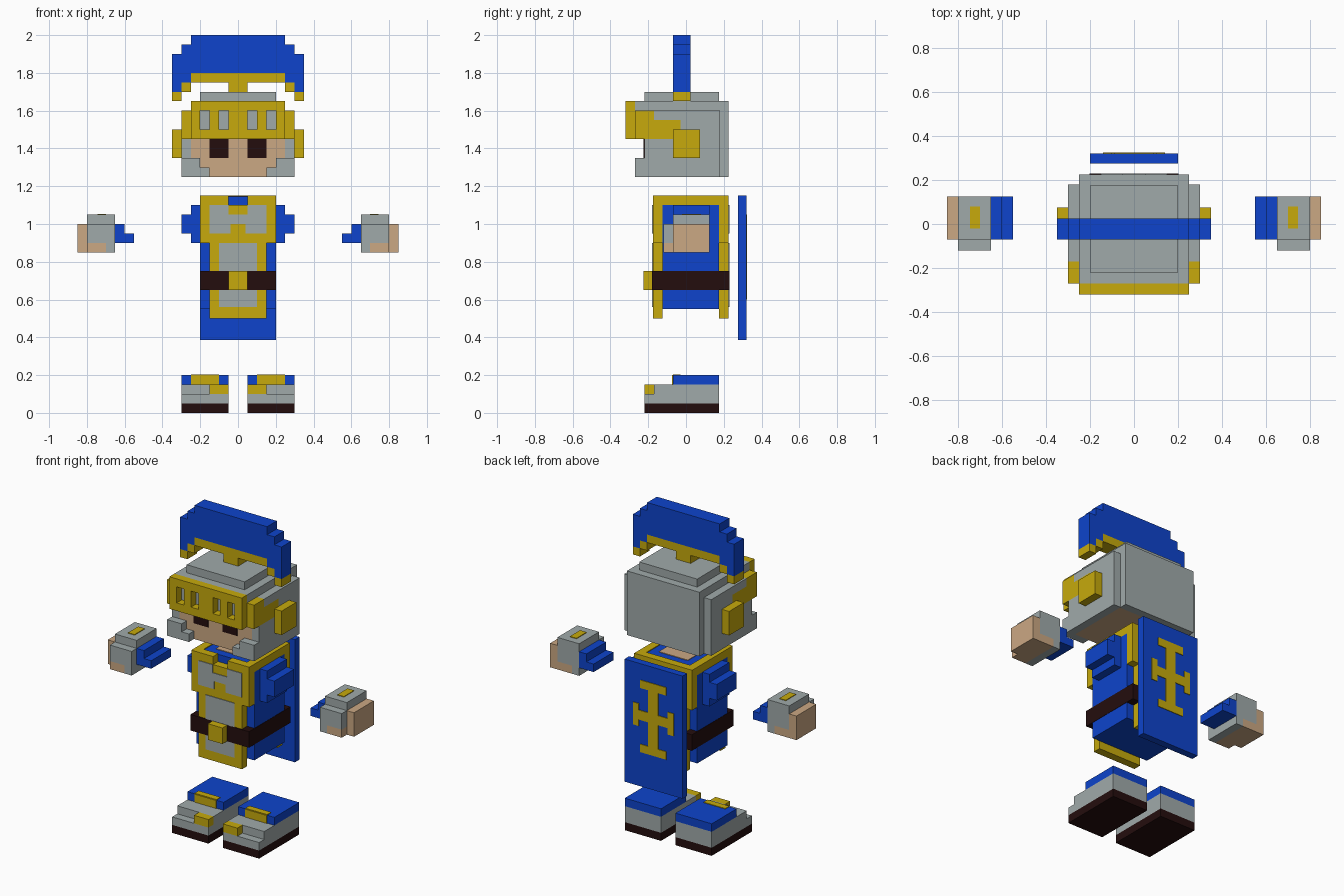
import bpy, bmesh
from mathutils import Vector


def srgb(r, g, b):
    lin = lambda c: c / 12.92 if c <= 0.04045 else ((c + 0.055) / 1.055) ** 2.4
    return (lin(r / 255), lin(g / 255), lin(b / 255), 1.0)


MATS = {}
for mat_name, rgb in {"blue": (14, 68, 204), "gold": (199, 170, 12), "steel": (160, 170, 170),
                      "skin": (203, 168, 131), "dark_brown": (36, 13, 13)}.items():
    MATS[mat_name] = bpy.data.materials.new(mat_name)
    MATS[mat_name].diffuse_color = srgb(*rgb)


def part(name, color, boxes, mirror=False):
    """One object made of boxes given as (x0, x1, y0, y1, z0, z1)."""
    boxes = list(boxes)
    if mirror:
        boxes += [(-b[1], -b[0]) + tuple(b[2:]) for b in boxes]
    bm = bmesh.new()
    for x0, x1, y0, y1, z0, z1 in boxes:
        vs = bmesh.ops.create_cube(bm, size=1)["verts"]
        bmesh.ops.scale(bm, vec=(x1 - x0, y1 - y0, z1 - z0), verts=vs)
        bmesh.ops.translate(bm, vec=Vector((x0 + x1, y0 + y1, z0 + z1)) / 2, verts=vs)
    me = bpy.data.meshes.new(name)
    bm.to_mesh(me)
    bm.free()
    me.materials.append(MATS[color])
    ob = bpy.data.objects.new(name, me)
    bpy.context.collection.objects.link(ob)
    return ob


T = 0.004  # thickness of painted plates

# Helmet crest
Y = (-0.07, 0.025)
part("crest", "blue", [(-0.25, 0.25, *Y, 1.8, 2.0)])
part("crest_ends", "blue", [(0.25, 0.3, *Y, 1.75, 1.95), (0.3, 0.35, *Y, 1.7, 1.9)], True)
part("crest_trim", "gold", [(-0.25, 0.25, *Y, 1.75, 1.8), (-0.05, 0.05, *Y, 1.7, 1.75)])
part("crest_trim_ends", "gold", [(0.25, 0.3, *Y, 1.7, 1.75), (0.3, 0.35, *Y, 1.65, 1.7)], True)

# Head and helmet
part("face", "skin", [(-0.25, 0.25, -0.22, 0.175, 1.25, 1.45)])
part("eyes", "dark_brown", [(0.05, 0.15, -0.22 - T, -0.22, 1.35, 1.45)], True)
part("helmet_shell", "steel", [
    (-0.25, 0.25, -0.27, 0.225, 1.45, 1.65),
    (-0.25, 0.25, 0.175, 0.225, 1.25, 1.45),
    (-0.2, 0.2, -0.22, 0.175, 1.65, 1.7)])
part("helmet_sides", "steel", [
    (0.25, 0.3, -0.22, -0.03, 1.25, 1.45),
    (0.25, 0.3, -0.17, -0.03, 1.55, 1.6),
    (0.25, 0.3, -0.03, 0.18, 1.25, 1.6)], True)
part("cheek_guards", "steel", [
    (0.2, 0.3, -0.27, -0.22, 1.25, 1.35),
    (0.15, 0.2, -0.27, -0.22, 1.25, 1.3)], True)
part("visor_sides", "gold", [
    (0.25, 0.3, -0.27, -0.17, 1.45, 1.6),
    (0.25, 0.3, -0.17, -0.03, 1.45, 1.55)], True)
V = (-0.32, -0.27)
part("visor", "gold", [(-0.25, 0.25, *V, 1.45, 1.5), (-0.25, 0.25, *V, 1.6, 1.65),
                       (-0.05, 0.05, *V, 1.5, 1.6)])
part("visor_bars", "gold", [(0.1, 0.15, *V, 1.5, 1.6), (0.2, 0.25, *V, 1.5, 1.6)], True)
part("ear_plates", "gold", [(0.3, 0.35, -0.07, 0.075, 1.35, 1.5)], True)

# Torso, collar and neck
part("torso", "blue", [(-0.2, 0.2, -0.125, 0.175, 0.55, 1.1),
                       (-0.15, 0.15, -0.125, 0.175, 1.1, 1.145)])
part("neck", "skin", [(-0.1, 0.1, -0.075, 0.125, 1.145, 1.145 + T)])
part("collar_rim", "gold", [
    (0.05, 0.2, -0.175, -0.125, 1.1, 1.15),
    (0.15, 0.2, -0.125, 0.175, 1.1, 1.15),
    (0.0, 0.2, 0.175, 0.225, 1.1, 1.15)], True)

# Tabard panels with steel inlays, front and back
for side, y0, y1, p0, p1 in (("front", -0.175, -0.125, -0.175 - T, -0.175),
                             ("back", 0.175, 0.225, 0.225, 0.225 + T)):
    part(side + "_tabard", "gold", [(-0.2, 0.2, y0, y1, 0.9, 1.1),
                                    (-0.15, 0.15, y0, y1, 0.5, 0.9)])
    part(side + "_chest_inlay", "steel", [
        (0.04, 0.15, p0, p1, 0.95, 1.0), (0.0, 0.15, p0, p1, 1.0, 1.05),
        (0.05, 0.15, p0, p1, 1.05, 1.1)], True)
    part(side + "_skirt_inlay", "steel", [(-0.1, 0.1, p0, p1, 0.56, 0.65),
                                          (-0.1, 0.1, p0, p1, 0.75, 0.9)])

# Belt and buckle
part("belt", "dark_brown", [(-0.202, 0.202, -0.18, 0.23, 0.65, 0.75)])
part("buckle", "gold", [(-0.05, 0.05, -0.225, -0.18, 0.65, 0.75)])

# Sleeves
part("sleeves", "blue", [(0.2, 0.25, -0.07, 0.125, 0.9, 1.1),
                         (0.25, 0.3, -0.07, 0.125, 0.95, 1.05)], True)

# Cape with a painted cross
part("cape", "blue", [(-0.2, 0.2, 0.275, 0.32, 0.385, 1.15)])
C = (0.32, 0.32 + T)
part("cape_cross", "gold", [
    (-0.035, 0.035, *C, 0.6, 1.05),
    (-0.09, 0.09, *C, 1.0, 1.05), (-0.09, 0.09, *C, 0.6, 0.65),
    (-0.14, 0.14, *C, 0.8, 0.86),
    (-0.14, -0.1, *C, 0.76, 0.9), (0.1, 0.14, *C, 0.76, 0.9)])

# Floating hands with gauntlets and cuffs
H = (-0.07, 0.125)
part("hands", "skin", [(0.8, 0.85, *H, 0.85, 1.0), (0.7, 0.8, *H, 0.85, 0.9),
                       (0.7, 0.8, -0.12, -0.07, 0.85, 0.9)], True)
part("gauntlets", "steel", [
    (0.65, 0.8, *H, 0.9, 1.05), (0.65, 0.7, *H, 0.85, 0.9),
    (0.65, 0.8, -0.12, -0.07, 0.9, 1.0), (0.65, 0.7, -0.12, -0.07, 0.85, 0.9)], True)
part("gauntlet_studs", "gold", [(0.7, 0.745, -0.02, 0.08, 1.05, 1.05 + T)], True)
part("cuffs", "blue", [(0.6, 0.65, *H, 0.9, 1.0), (0.55, 0.6, *H, 0.9, 0.95)], True)

# Boots
part("soles", "dark_brown", [(0.05, 0.3, -0.22, 0.175, 0.0, 0.05)], True)
part("boots", "steel", [(0.05, 0.3, -0.22, 0.175, 0.05, 0.1),
                        (0.05, 0.3, -0.17, 0.175, 0.1, 0.15)], True)
part("toe_caps", "gold", [(0.05, 0.15, -0.22, -0.17, 0.1, 0.15)], True)
part("boot_tops", "blue", [(0.05, 0.3, -0.07, 0.175, 0.15, 0.2)], True)
part("boot_buckles", "gold", [(0.1, 0.25, -0.07 - T, -0.07, 0.15, 0.2),
                              (0.1, 0.25, -0.07, -0.03, 0.2, 0.2 + T)], True)
